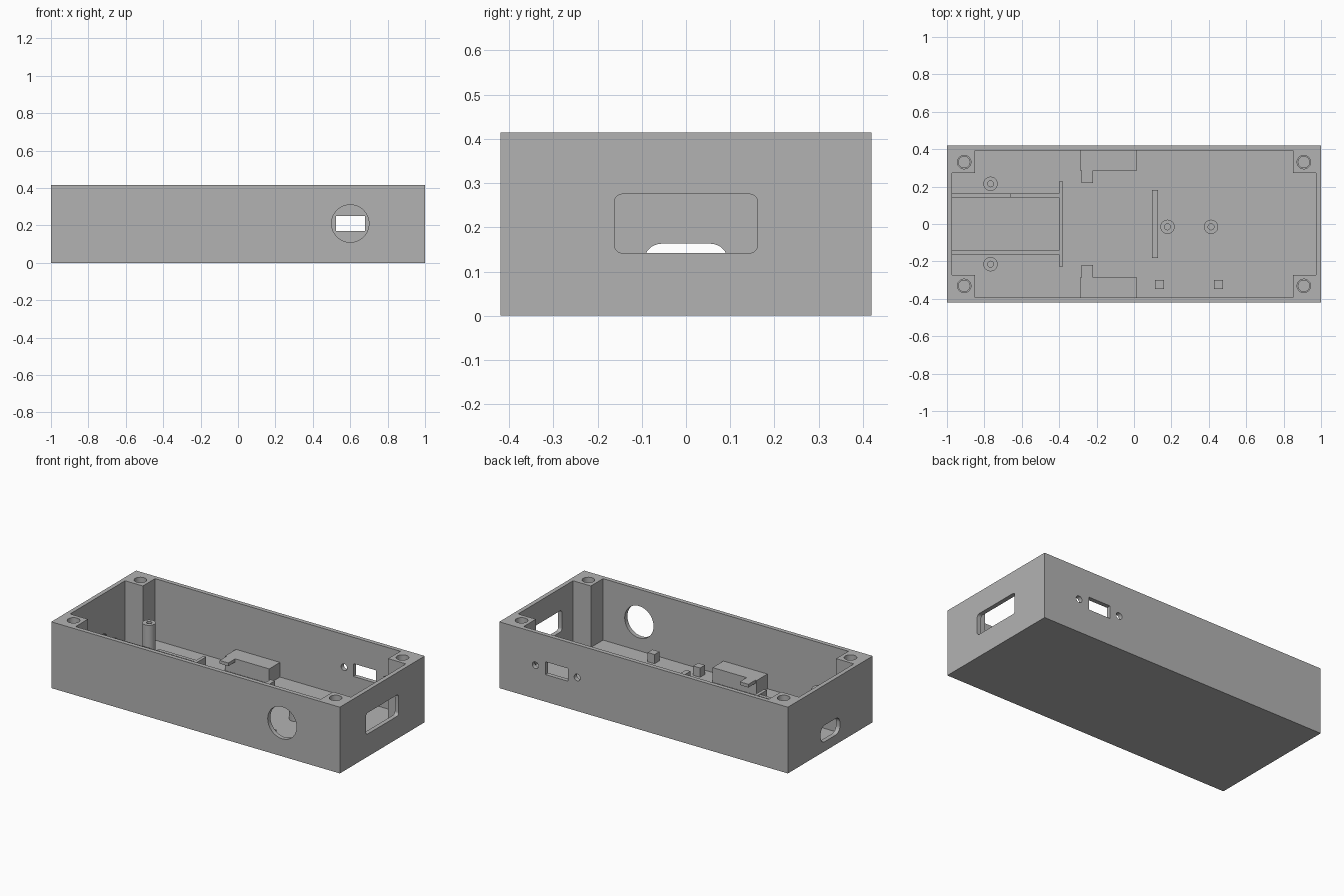
import bpy, bmesh, math
from mathutils import Vector

if "Cube" in bpy.data.objects:
    bpy.data.objects.remove(bpy.data.objects["Cube"], do_unlink=True)

LENGTH, DEPTH, HEIGHT = 2.0, 0.84, 0.415
FLOOR = 0.03
BASE = FLOOR - 0.01          # interior parts sink slightly into the floor
IN_X, IN_Y = 0.973, 0.393    # inner wall faces
POST_X, POST_Y = 0.85, 0.272 # inner faces of the corner posts

grey = bpy.data.materials.new("plain_grey")
grey.use_nodes = True
grey.diffuse_color = (0.45, 0.45, 0.45, 1)
grey.node_tree.nodes["Principled BSDF"].inputs["Base Color"].default_value = grey.diffuse_color


def prism(name, profile, low, high, axis="z"):
    """Extrude a 2D profile along an axis between two positions."""
    place = {"x": lambda a, b, t: (t, a, b),
             "y": lambda a, b, t: (a, t, b),
             "z": lambda a, b, t: (a, b, t)}[axis]
    bm = bmesh.new()
    face = bm.faces.new([bm.verts.new(place(a, b, low)) for a, b in profile])
    out = bmesh.ops.extrude_face_region(bm, geom=[face])
    moved = [g for g in out["geom"] if isinstance(g, bmesh.types.BMVert)]
    bmesh.ops.translate(bm, verts=moved, vec=Vector(place(0, 0, high - low)))
    bmesh.ops.recalc_face_normals(bm, faces=bm.faces)
    mesh = bpy.data.meshes.new(name)
    bm.to_mesh(mesh)
    bm.free()
    mesh.materials.append(grey)
    obj = bpy.data.objects.new(name, mesh)
    bpy.context.collection.objects.link(obj)
    return obj


def rect(a0, a1, b0, b1):
    return [(a0, b0), (a1, b0), (a1, b1), (a0, b1)]


def circle(a, b, r, n=40):
    return [(a + r * math.cos(math.tau * i / n), b + r * math.sin(math.tau * i / n))
            for i in range(n)]


def rounded(a0, a1, b0, b1, r, n=8):
    centres = [(a1 - r, b1 - r), (a0 + r, b1 - r), (a0 + r, b0 + r), (a1 - r, b0 + r)]
    return [(ca + r * math.cos((k + i / n) * math.pi / 2),
             cb + r * math.sin((k + i / n) * math.pi / 2))
            for k, (ca, cb) in enumerate(centres) for i in range(n + 1)]


def box(name, x0, x1, y0, y1, top, bottom=BASE):
    return prism(name, rect(x0, x1, y0, y1), bottom, top)


def carve(obj, cutters):
    """Cut each helper out of the object, then discard the helper."""
    bpy.context.view_layer.objects.active = obj
    for cutter in cutters:
        cutter.hide_render = True
        mod = obj.modifiers.new("cut", "BOOLEAN")
        mod.operation, mod.solver, mod.object = "DIFFERENCE", "EXACT", cutter
        bpy.ops.object.modifier_apply(modifier=mod.name)
        bpy.data.objects.remove(cutter, do_unlink=True)


def smooth(obj):
    bpy.ops.object.select_all(action="DESELECT")
    obj.select_set(True)
    bpy.context.view_layer.objects.active = obj
    bpy.ops.object.shade_smooth_by_angle(angle=math.radians(30))


# Open case: the cavity outline leaves a solid post in each corner
case = box("case", -LENGTH / 2, LENGTH / 2, -DEPTH / 2, DEPTH / 2, HEIGHT, 0)
quarter = [(IN_X, POST_Y), (POST_X, POST_Y), (POST_X, IN_Y)]
outline = (quarter + [(-x, y) for x, y in reversed(quarter)]
           + [(-x, -y) for x, y in quarter] + [(x, -y) for x, y in reversed(quarter)])
cuts = [prism("cavity", outline, FLOOR, HEIGHT + 0.1)]

# Stepped screw holes in the corner posts
for sx in (-1, 1):
    for sy in (-1, 1):
        cuts.append(prism("screw_hole", circle(sx * 0.908, sy * 0.331, 0.030), 0.17, HEIGHT + 0.1))
        cuts.append(prism("screw_rim", circle(sx * 0.908, sy * 0.331, 0.036), 0.36, HEIGHT + 0.1))

# Openings through the four walls
cuts.append(prism("round_port", circle(0.6, 0.21, 0.1, 64), -0.5, -0.35, "y"))
cuts.append(prism("back_slot", rect(0.525, 0.68, 0.17, 0.25), 0.35, 0.5, "y"))
for x in (0.46, 0.75):
    cuts.append(prism("slot_screw", circle(x, 0.21, 0.021, 24), 0.35, 0.5, "y"))
cuts.append(prism("end_window", rounded(-0.162, 0.162, 0.142, 0.275, 0.018), 0.9, 1.1, "x"))
cuts.append(prism("end_port", rounded(-0.095, 0.095, 0.06, 0.163, 0.04), -1.1, -0.9, "x"))
carve(case, cuts)
smooth(case)

# Hollow mounting standoffs: two tall, two short
for name, x, y, top in (("tall_standoff_left", -0.767, 0.215, 0.23),
                        ("tall_standoff_right", -0.767, -0.215, 0.23),
                        ("short_standoff_inner", 0.179, -0.015, 0.11),
                        ("short_standoff_outer", 0.412, -0.015, 0.11)):
    post = prism(name, circle(x, y, 0.038), BASE, top)
    carve(post, [prism("bore", circle(x, y, 0.016, 24), FLOOR + 0.02, top + 0.1)])
    smooth(post)

# Board rails and the cross bars that stop them
box("rail_back_low", -IN_X - 0.005, -0.663, 0.142, 0.164, 0.10)
box("rail_back", -0.663, -0.395, 0.142, 0.164, 0.112)
box("rail_front", -IN_X - 0.005, -0.395, -0.164, -0.142, 0.112)
box("rail_stop", -0.40, -0.38, -0.228, 0.228, 0.114)
box("middle_bar", 0.097, 0.128, -0.182, 0.182, 0.117)

# Side blocks with thin overhanging clips
for side, s in (("back", 1), ("front", -1)):
    box("side_block_" + side, -0.289, 0.016, *sorted((s * 0.286, s * (IN_Y + 0.005))), 0.122)
    box("clip_" + side, -0.28, -0.22, *sorted((s * 0.218, s * 0.286)), 0.122, 0.102)

# Small square pegs
for name, x in (("peg_inner", 0.136), ("peg_outer", 0.452)):
    box(name, x - 0.024, x + 0.024, -0.348, -0.3, 0.088)
